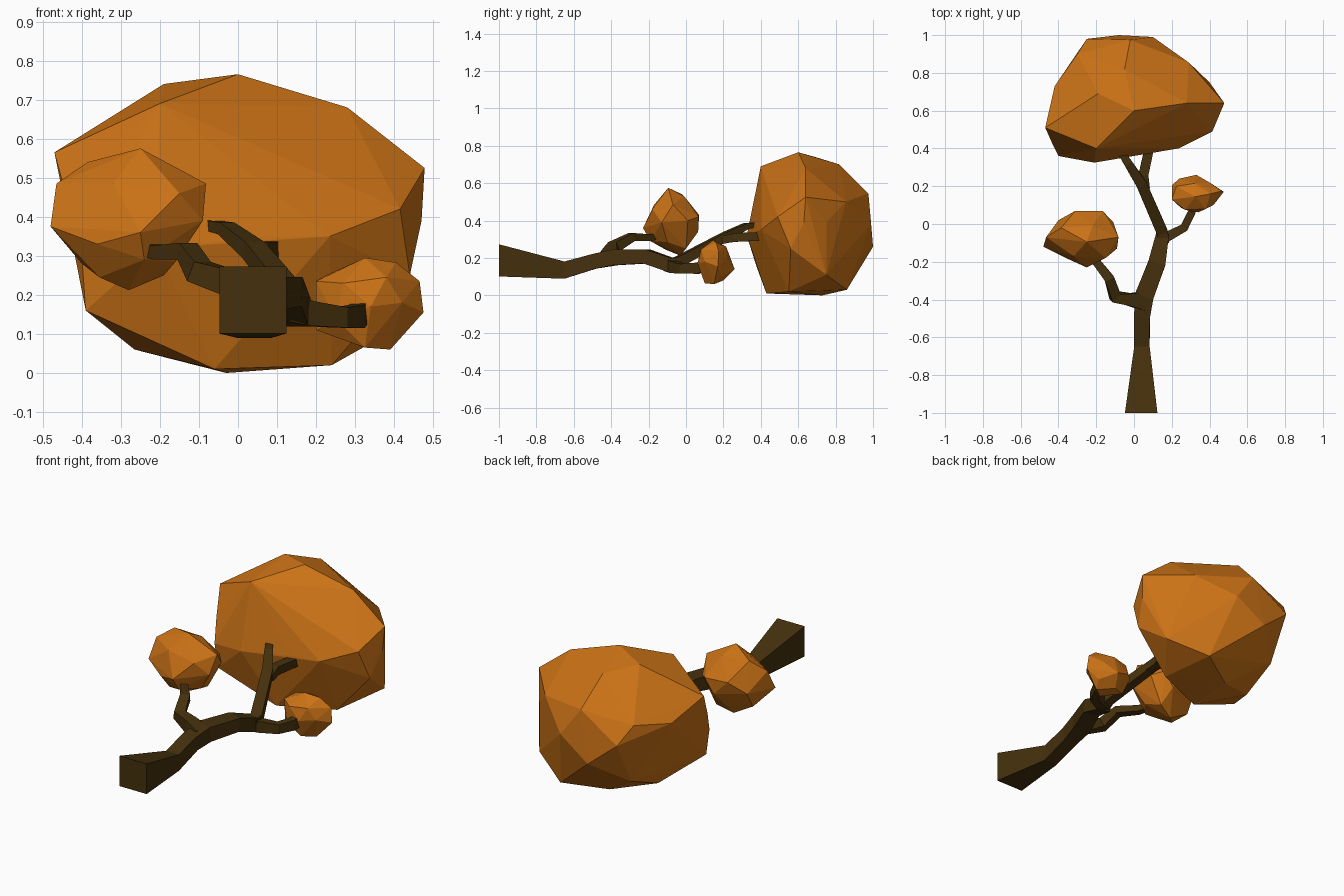
import bpy, bmesh
from mathutils import Vector


def material(name, rgb):
    m = bpy.data.materials.new(name)
    m.diffuse_color = (*rgb, 1)
    return m


BARK = material("bark", (0.06, 0.03, 0.004))
LEAF = material("leaves", (0.6, 0.17, 0.008))


def finish(name, bm, mat):
    bmesh.ops.recalc_face_normals(bm, faces=bm.faces)
    me = bpy.data.meshes.new(name)
    bm.to_mesh(me)
    bm.free()
    me.materials.append(mat)
    ob = bpy.data.objects.new(name, me)
    bpy.context.collection.objects.link(ob)
    return ob


def limb(name, path):
    """Four-sided tube; path rows are x, y, z, half width, half height."""
    bm = bmesh.new()
    pts = [Vector(p[:3]) for p in path]
    rings = []
    for i, p in enumerate(path):
        t = (pts[min(i + 1, len(pts) - 1)] - pts[max(i - 1, 0)]).normalized()
        if p[1] <= -1:
            t = Vector((0, 1, 0))
        side = t.cross(Vector((0, 0, 1))).normalized()
        up = side.cross(t)
        rings.append([bm.verts.new(pts[i] + side * (a * p[3]) + up * (b * p[4]))
                      for a, b in ((-1, -1), (1, -1), (1, 1), (-1, 1))])
    for r, s in zip(rings, rings[1:]):
        for k in range(4):
            bm.faces.new((r[k], r[(k + 1) % 4], s[(k + 1) % 4], s[k]))
    bm.faces.new(rings[0])
    bm.faces.new(rings[-1])
    return finish(name, bm, BARK)


def clump(name, points):
    """Faceted leaf clump: convex hull of its corner points."""
    bm = bmesh.new()
    for p in points:
        bm.verts.new(p)
    res = bmesh.ops.convex_hull(bm, input=bm.verts)
    loose = {v for v in res["geom_interior"] + res["geom_unused"]
             if isinstance(v, bmesh.types.BMVert)}
    bmesh.ops.delete(bm, geom=list(loose), context='VERTS')
    return finish(name, bm, LEAF)


# Trunk and its forks
limb("trunk", [(0.038, -1, 0.187, 0.086, 0.086), (0.042, -0.65, 0.135, 0.041, 0.046),
               (0.042, -0.49, 0.182, 0.042, 0.04), (0.055, -0.38, 0.203, 0.05, 0.042),
               (0.12, -0.21, 0.208, 0.046, 0.038), (0.15, -0.06, 0.155, 0.034, 0.038)])
limb("upper_branch", [(0.15, -0.09, 0.16, 0.034, 0.034), (0.148, -0.04, 0.18, 0.03, 0.028),
                      (0.04, 0.21, 0.315, 0.028, 0.022), (-0.03, 0.32, 0.37, 0.022, 0.016),
                      (-0.075, 0.39, 0.38, 0.018, 0.012)])
limb("upper_twig", [(0.06, 0.19, 0.295, 0.024, 0.02), (0.05, 0.26, 0.31, 0.026, 0.024),
                    (0.085, 0.42, 0.315, 0.025, 0.022)])
limb("right_branch", [(0.13, -0.09, 0.165, 0.03, 0.035), (0.18, -0.065, 0.152, 0.026, 0.032),
                      (0.265, -0.02, 0.142, 0.022, 0.026), (0.305, 0.06, 0.145, 0.02, 0.03),
                      (0.33, 0.14, 0.17, 0.016, 0.02)])
limb("left_branch", [(0.05, -0.41, 0.2, 0.046, 0.036), (-0.02, -0.4, 0.23, 0.034, 0.034),
                     (-0.1, -0.385, 0.26, 0.03, 0.028), (-0.13, -0.29, 0.312, 0.026, 0.022),
                     (-0.2, -0.2, 0.308, 0.022, 0.018), (-0.24, -0.14, 0.32, 0.016, 0.016)])

# Leaf clumps
clump("large_leaf_clump", [
    (0, 0.6, 0.765), (-0.19, 0.69, 0.74), (0.28, 0.64, 0.68), (0.478, 0.64, 0.525),
    (-0.47, 0.51, 0.565), (-0.2, 0.4, 0.69), (0.235, 0.4, 0.35), (0.415, 0.49, 0.42),
    (-0.21, 0.325, 0.32), (-0.4, 0.36, 0.3), (-0.43, 0.42, 0.42), (-0.42, 0.73, 0.48),
    (-0.25, 0.98, 0.4), (-0.08, 1, 0.26), (0.1, 0.99, 0.38), (-0.02, 0.975, 0.545),
    (-0.05, 0.82, 0.7), (0.29, 0.855, 0.5), (0.4, 0.75, 0.39), (-0.3, 0.9, 0.5),
    (-0.06, 0.43, 0.01), (-0.03, 0.73, 0), (0.19, 0.86, 0.03), (0.24, 0.55, 0.02),
    (-0.265, 0.63, 0.06), (-0.39, 0.375, 0.16), (-0.25, 0.85, 0.15), (0.4, 0.75, 0.11),
    (0.47, 0.63, 0.39), (0.44, 0.56, 0.25), (0.08, 0.375, 0.35)])
clump("left_leaf_clump", [
    (-0.48, -0.12, 0.375), (-0.465, -0.07, 0.485), (-0.385, -0.02, 0.54), (-0.25, -0.095, 0.575),
    (-0.082, -0.07, 0.485), (-0.09, -0.13, 0.39), (-0.16, -0.1, 0.285), (-0.28, -0.03, 0.212),
    (-0.355, -0.11, 0.245), (-0.25, -0.23, 0.36), (-0.36, -0.18, 0.33), (-0.32, -0.17, 0.485),
    (-0.15, -0.18, 0.46), (-0.24, -0.19, 0.29), (-0.4, 0.02, 0.37), (-0.31, 0.07, 0.43),
    (-0.165, 0.068, 0.42), (-0.11, 0.01, 0.4), (-0.22, 0.065, 0.34), (-0.22, -0.01, 0.53),
    (-0.4, -0.03, 0.28), (-0.19, 0, 0.25)])
clump("right_leaf_clump", [
    (0.2, 0.13, 0.235), (0.225, 0.2, 0.25), (0.325, 0.145, 0.295), (0.405, 0.16, 0.283),
    (0.465, 0.175, 0.235), (0.475, 0.17, 0.155), (0.41, 0.19, 0.1), (0.39, 0.15, 0.06),
    (0.325, 0.1, 0.065), (0.2, 0.14, 0.11), (0.34, 0.062, 0.17), (0.27, 0.075, 0.23),
    (0.42, 0.1, 0.18), (0.33, 0.26, 0.14), (0.24, 0.24, 0.17), (0.4, 0.22, 0.2),
    (0.3, 0.2, 0.08), (0.38, 0.08, 0.245), (0.32, 0.215, 0.26), (0.2, 0.205, 0.17),
    (0.25, 0.085, 0.14)])
